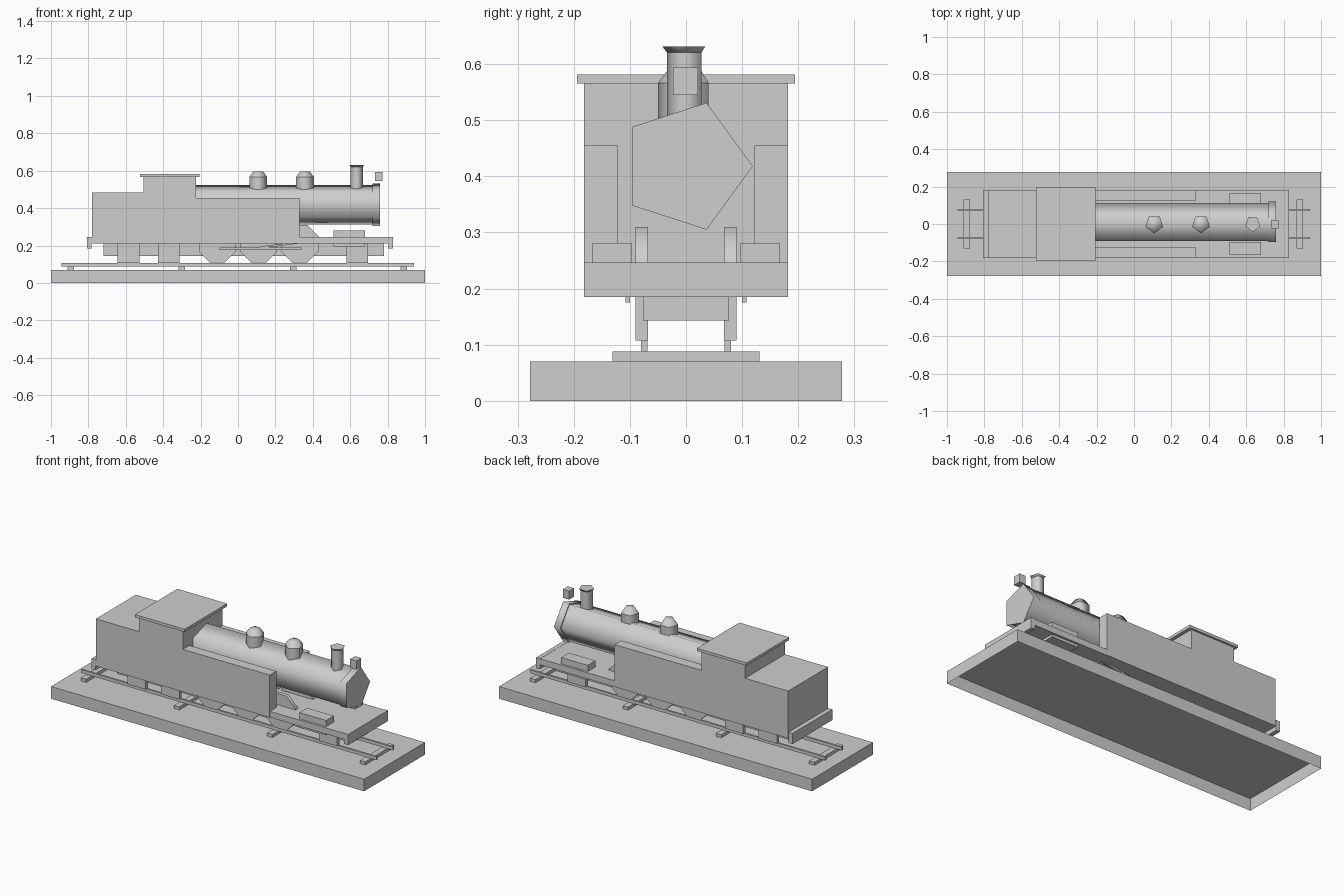
import bpy, bmesh, math
from mathutils import Matrix, Vector

cube = bpy.data.objects.get("Cube")
if cube:
    bpy.data.objects.remove(cube, do_unlink=True)

grey = bpy.data.materials.new("plain_grey")
grey.use_nodes = True
grey.diffuse_color = (0.62, 0.62, 0.62, 1)
grey.node_tree.nodes["Principled BSDF"].inputs["Base Color"].default_value = (0.62, 0.62, 0.62, 1)


def finish(name, bm, smooth=False):
    bmesh.ops.recalc_face_normals(bm, faces=bm.faces)
    mesh = bpy.data.meshes.new(name)
    bm.to_mesh(mesh)
    bm.free()
    mesh.materials.append(grey)
    if smooth:
        mesh.shade_smooth()
        mesh.set_sharp_from_angle(angle=math.radians(80))
    obj = bpy.data.objects.new(name, mesh)
    bpy.context.collection.objects.link(obj)
    return obj


def box(name, x, y, z, open_bottom=False):
    bm = bmesh.new()
    bmesh.ops.create_cube(bm, size=1)
    for v in bm.verts:
        v.co = [lo + (c + 0.5) * (hi - lo) for c, (lo, hi) in zip(v.co, (x, y, z))]
    if open_bottom:
        bm.faces.ensure_lookup_table()
        lowest = min(bm.faces, key=lambda f: f.calc_center_median().z)
        bmesh.ops.delete(bm, geom=[lowest], context="FACES_ONLY")
    return finish(name, bm)


def profile(name, points, y0, y1):
    """Extrude an x-z outline along y."""
    bm = bmesh.new()
    face = bm.faces.new([bm.verts.new((x, y0, z)) for x, z in points])
    new = bmesh.ops.extrude_face_region(bm, geom=[face])["geom"]
    bmesh.ops.translate(bm, vec=(0, y1 - y0, 0),
                        verts=[g for g in new if isinstance(g, bmesh.types.BMVert)])
    return finish(name, bm)


def prism(name, start, end, r0, r1, sides, first, smooth=True):
    """Polygonal frustum from start to end; first is the direction of one corner."""
    start, end = Vector(start), Vector(end)
    axis = (end - start).normalized()
    u = Vector(first).normalized()
    w = axis.cross(u)
    bm = bmesh.new()
    rings = []
    for centre, r in ((start, r0), (end, r1)):
        angles = [math.tau * i / sides for i in range(sides)]
        rings.append([bm.verts.new(centre + r * (u * math.cos(a) + w * math.sin(a)))
                      for a in angles])
        bm.faces.new(rings[-1])
    for i in range(sides):
        j = (i + 1) % sides
        bm.faces.new((rings[0][i], rings[0][j], rings[1][j], rings[1][i]))
    return finish(name, bm, smooth)


# Display base and track
box("base", (-1, 1), (-0.278, 0.278), (0, 0.07), open_bottom=True)
for i, x in enumerate((-0.895, -0.3, 0.295, 0.887)):
    box(f"sleeper_{i + 1}", (x - 0.017, x + 0.017), (-0.131, 0.131), (0.07, 0.088))

# Chassis
box("frame", (-0.72, 0.78), (-0.077, 0.077), (0.143, 0.212))
box("running_plate", (-0.79, 0.81), (-0.18, 0.18), (0.21, 0.245))
box("front_beam", (0.805, 0.83), (-0.182, 0.182), (0.185, 0.246))
box("rear_beam", (-0.808, -0.783), (-0.182, 0.182), (0.185, 0.246))

# Bunker and cab, with the tanks continuing the side walls
bunker_cab = [(-0.78, 0.21), (-0.78, 0.483), (-0.505, 0.483), (-0.505, 0.566),
              (-0.225, 0.566), (-0.225, 0.21)]
side_wall = bunker_cab[:-1] + [(-0.225, 0.455), (0.33, 0.455), (0.33, 0.21)]
profile("cab_and_bunker", bunker_cab, -0.122, 0.122)
box("cab_roof", (-0.523, -0.205), (-0.194, 0.194), (0.565, 0.581))

# Parts on both sides
for name, s in (("left", 1), ("right", -1)):
    def span(a, b):
        return tuple(sorted((s * a, s * b)))

    box(f"{name}_rail", (-0.945, 0.94), span(0.069, 0.08), (0.088, 0.107))
    profile(f"{name}_side_tank", side_wall, *span(0.122, 0.182))
    box(f"{name}_cylinder", (0.51, 0.68), span(0.097, 0.167), (0.195, 0.281))
    for i, x in enumerate((-0.11, 0.11, 0.33)):
        prism(f"{name}_driving_wheel_{i + 1}", (x, s * 0.068, 0.21), (x, s * 0.09, 0.21),
              0.108, 0.108, 8, (math.cos(math.pi / 8), 0, math.sin(math.pi / 8)))
    for i, x in enumerate((-0.585, -0.37, 0.637)):
        prism(f"{name}_small_wheel_{i + 1}", (x, s * 0.068, 0.165), (x, s * 0.09, 0.165),
              0.082, 0.082, 4, (1, 0, 1), smooth=False)
    box(f"{name}_coupling_rod", (-0.1, 0.34), span(0.1, 0.108), (0.175, 0.19))
    profile(f"{name}_connecting_rod", [(0.12, 0.185), (0.12, 0.195), (0.52, 0.245), (0.52, 0.235)],
            *span(0.108, 0.115))

# Boiler and its fittings
BOILER_Z = 0.418
prism("boiler", (-0.24, 0, BOILER_Z), (0.722, 0, BOILER_Z), 0.112, 0.112, 5, (0, 1, 0))
prism("smokebox", (0.72, 0, BOILER_Z), (0.76, 0, BOILER_Z), 0.119, 0.119, 5, (0, 1, 0))
for i, x in enumerate((0.108, 0.358)):
    prism(f"dome_{i + 1}", (x, 0, 0.5), (x, 0, 0.566), 0.05, 0.05, 5, (0, -1, 0))
    prism(f"dome_cap_{i + 1}", (x, 0, 0.566), (x, 0, 0.597), 0.05, 0.027, 5, (0, -1, 0))
prism("chimney", (0.635, 0, 0.5), (0.635, 0, 0.622), 0.034, 0.034, 5, (0, -1, 0))
prism("chimney_crown", (0.635, 0, 0.621), (0.635, 0, 0.631), 0.034, 0.042, 5, (0, -1, 0))
box("lamp", (0.732, 0.772), (-0.023, 0.021), (0.545, 0.594))
